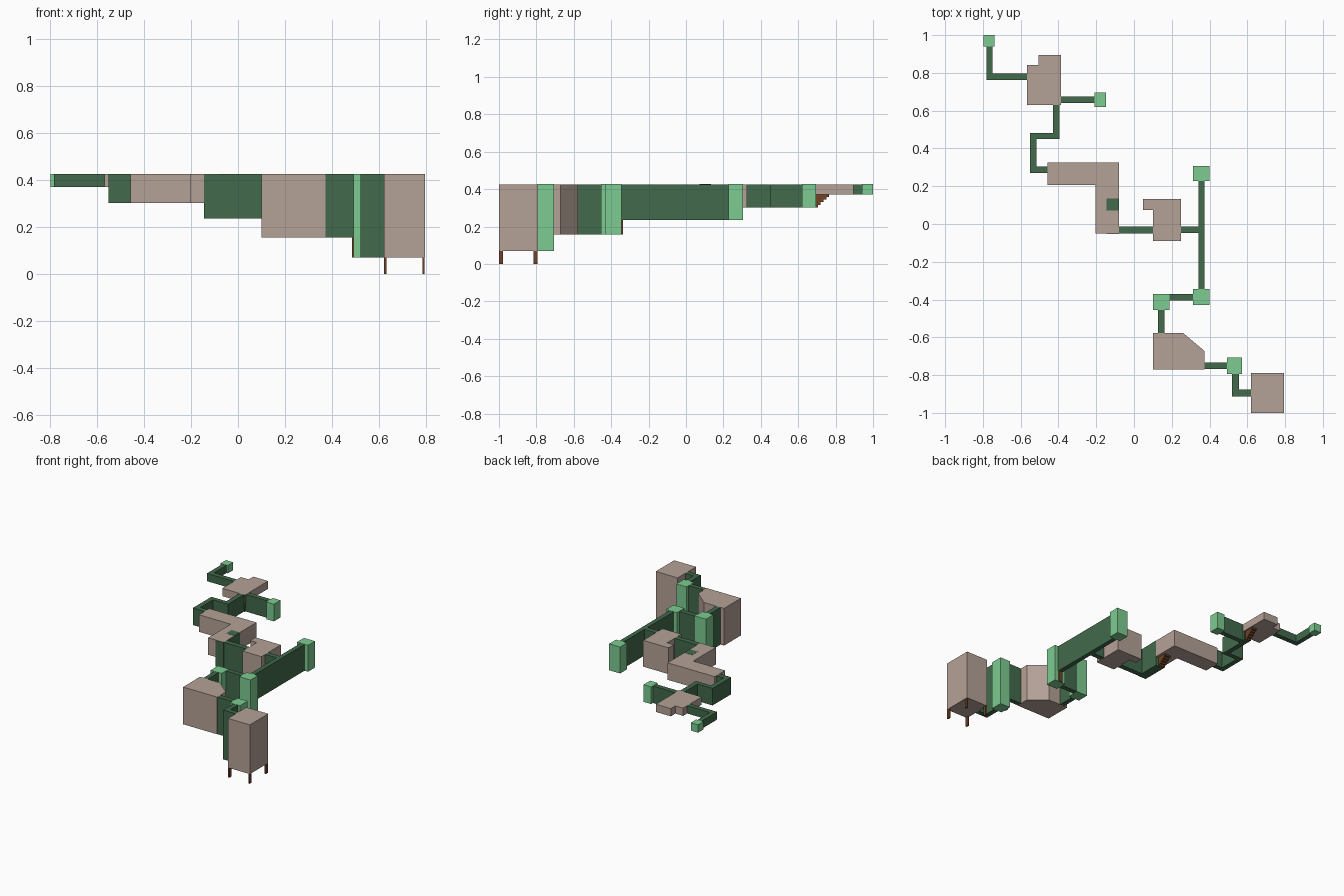
import bpy, bmesh

cube = bpy.data.objects.get("Cube")
if cube:
    bpy.data.objects.remove(cube, do_unlink=True)


def material(name, rgb):
    m = bpy.data.materials.new(name)
    m.use_nodes = True
    m.diffuse_color = (*rgb, 1)
    m.node_tree.nodes["Principled BSDF"].inputs["Base Color"].default_value = (*rgb, 1)
    return m


BEIGE = material("beige", (0.46, 0.36, 0.31))
DARK = material("dark_green", (0.054, 0.142, 0.072))
LIGHT = material("light_green", (0.205, 0.6, 0.28))
BROWN = material("brown", (0.16, 0.055, 0.02))

TOP = 0.426
# Floor heights, descending towards the front
F1, F2, F3, F4, F5 = 0.07, 0.157, 0.236, 0.303, 0.37


def prism(name, outline, z0, z1, mat):
    """Extrude a flat outline upward from z0 to z1."""
    bm = bmesh.new()
    face = bm.faces.new([bm.verts.new((x, y, z0)) for x, y in outline])
    up = bmesh.ops.extrude_face_region(bm, geom=[face])["geom"]
    verts = [g for g in up if isinstance(g, bmesh.types.BMVert)]
    bmesh.ops.translate(bm, verts=verts, vec=(0, 0, z1 - z0))
    bmesh.ops.recalc_face_normals(bm, faces=bm.faces)
    mesh = bpy.data.meshes.new(name)
    bm.to_mesh(mesh)
    bm.free()
    mesh.materials.append(mat)
    ob = bpy.data.objects.new(name, mesh)
    bpy.context.collection.objects.link(ob)
    return ob


def box(name, x0, x1, y0, y1, z0, z1, mat):
    return prism(name, [(x0, y0), (x1, y0), (x1, y1), (x0, y1)], z0, z1, mat)


def room(name, outline, floor):
    return prism(name, outline, floor, TOP, BEIGE)


def hall(name, x0, x1, y0, y1, floor, top=TOP):
    return box(name, x0, x1, y0, y1, floor, top, DARK)


def node(name, x0, x1, y0, y1, floor):
    return box(name, x0, x1, y0, y1, floor, TOP + 0.001, LIGHT)


def stairs(name, x0, x1, y0, y1, z0, z1, steps=5):
    """Treads climbing towards the back, hung below the upper floor."""
    run, rise = (y1 - y0) / steps, (z1 - z0) / steps
    for i in range(steps):
        box(f"{name}_step_{i + 1}", x0, x1, y0 + i * run, y0 + (i + 1) * run,
            z0 + i * rise, z1, BROWN)


# Front room on four legs
room("front_room", [(0.62, -1), (0.795, -1), (0.795, -0.79), (0.62, -0.79)], F1)
for lx in (0.622, 0.784):
    for ly in (-1, -0.815):
        box("front_room_leg", lx, lx + 0.01, ly, ly + 0.022, 0, F1, BROWN)

# Lowest passage
hall("low_hall_side", 0.52, 0.62, -0.912, -0.877, F1)
hall("low_hall", 0.52, 0.555, -0.877, -0.795, F1)
node("low_node", 0.492, 0.573, -0.795, -0.707, F1)
box("low_ladder", 0.484, 0.492, -0.765, -0.735, F1, F2, BROWN)

# Chamfered room and its passages
room("chamfered_room", [(0.1, -0.77), (0.373, -0.77), (0.373, -0.672),
                        (0.26, -0.577), (0.1, -0.577)], F2)
hall("chamfered_room_side_hall", 0.373, 0.492, -0.767, -0.733, F2)
hall("chamfered_room_back_hall", 0.128, 0.162, -0.577, -0.455, F2)
node("left_turn_node", 0.1, 0.187, -0.455, -0.37, F2)
hall("cross_hall", 0.187, 0.313, -0.405, -0.37, F2)
node("long_hall_front_node", 0.313, 0.401, -0.43, -0.345, F2)
box("long_hall_ladder", 0.342, 0.372, -0.345, -0.337, F2, F3, BROWN)

# Long passage with hooked room
hall("long_hall", 0.341, 0.373, -0.345, 0.227, F3)
node("long_hall_back_node", 0.313, 0.401, 0.227, 0.306, F3)
hall("hooked_room_hall", 0.25, 0.341, -0.047, -0.012, F3)
room("hooked_room", [(0.1, -0.09), (0.25, -0.09), (0.25, 0.132), (0.047, 0.132),
                     (0.047, 0.073), (0.1, 0.073)], F3)

# Passage rising into the corner room
hall("middle_hall", -0.08, 0.1, -0.049, -0.012, F3)
hall("under_hall", -0.145, -0.079, -0.052, 0.072, F3, TOP - 0.001)
hall("stair_shaft", -0.145, -0.079, 0.072, 0.134, F3, TOP + 0.001)
stairs("corner_stairs", -0.145, -0.1, 0.134, 0.205, F3, F4)
room("corner_room", [(-0.203, -0.05), (-0.08, -0.05), (-0.08, 0.325),
                     (-0.457, 0.325), (-0.457, 0.207), (-0.203, 0.207)], F4)

# Zigzag passage
hall("zigzag_start", -0.55, -0.457, 0.27, 0.305, F4)
hall("zigzag_left", -0.55, -0.515, 0.305, 0.45, F4)
hall("zigzag_cross", -0.55, -0.395, 0.45, 0.482, F4)
hall("zigzag_back", -0.43, -0.395, 0.482, 0.63, F4)
hall("zigzag_end", -0.43, -0.387, 0.63, 0.69, F4, TOP - 0.002)
hall("branch_hall", -0.387, -0.208, 0.64, 0.675, F4)
node("branch_node", -0.208, -0.147, 0.62, 0.695, F4)

# Stepped back room and final passage
stairs("back_stairs", -0.43, -0.395, 0.69, 0.765, F4, F5)
room("back_room", [(-0.567, 0.63), (-0.386, 0.63), (-0.386, 0.895), (-0.505, 0.895),
                   (-0.505, 0.843), (-0.567, 0.843)], F5)
hall("back_hall", -0.782, -0.567, 0.762, 0.797, F5)
hall("back_hall_end", -0.782, -0.749, 0.797, 0.94, F5)
node("back_node", -0.797, -0.739, 0.94, 1, F5)
